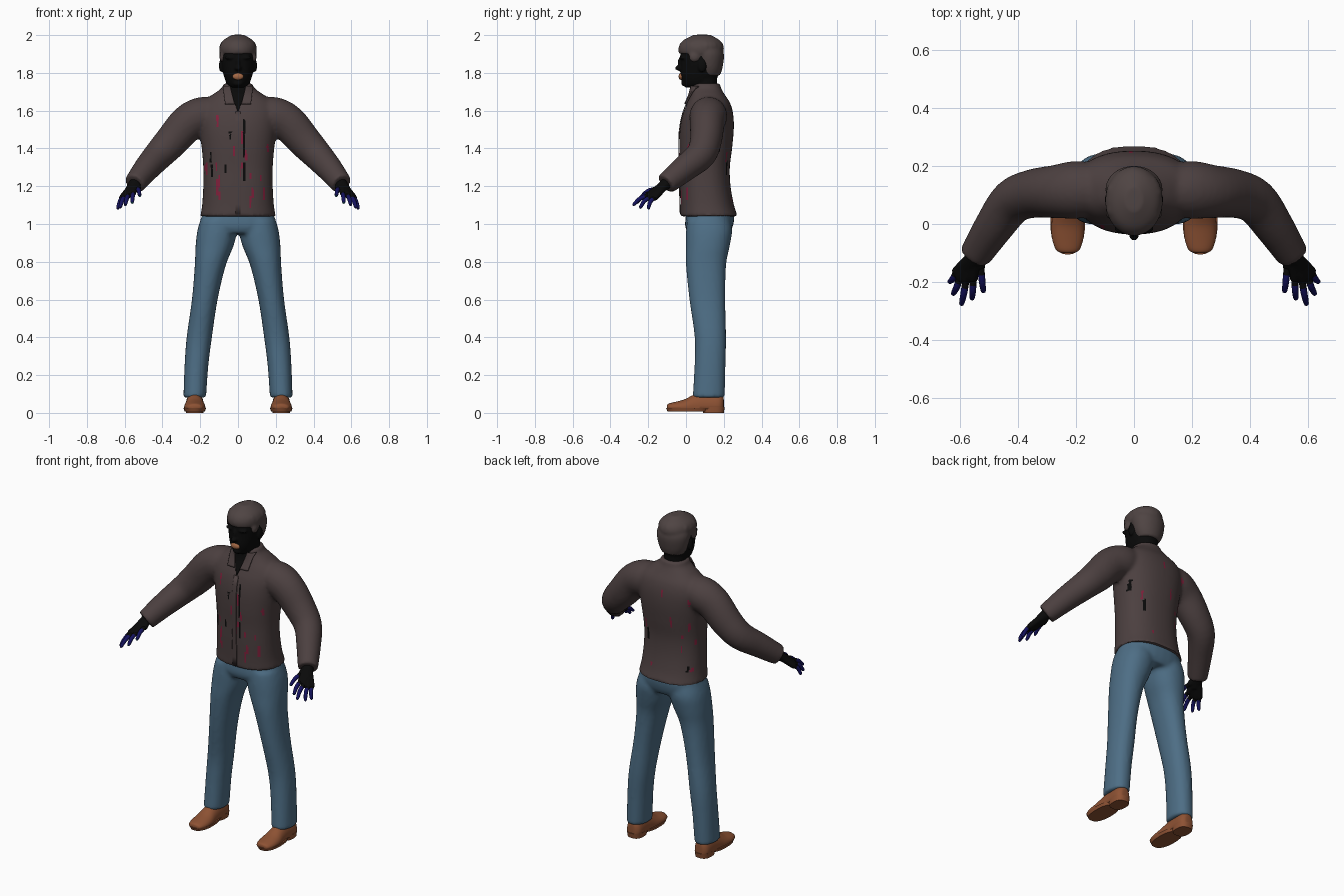
import bpy, bmesh, math, random
from mathutils import Vector
from mathutils.bvhtree import BVHTree

random.seed(4)
if "Cube" in bpy.data.objects:
    bpy.data.objects.remove(bpy.data.objects["Cube"])


def material(name, r, g, b):
    m = bpy.data.materials.new(name)
    m.use_nodes = True
    m.diffuse_color = (r, g, b, 1)
    m.node_tree.nodes["Principled BSDF"].inputs["Base Color"].default_value = (r, g, b, 1)
    return m


CLOTH = material("brown grey cloth", .072, .051, .051)
HAIR = material("brown grey hair", .078, .058, .056)
SKIN = material("black skin", .003, .003, .003)
DENIM = material("blue denim", .075, .155, .235)
LEATHER = material("brown leather", .27, .085, .034)
LIPS = material("tan lips", .37, .14, .06)
NAVY = material("navy fingers", .007, .006, .11)
TEAL = material("teal nails", .005, .13, .13)
RED = material("dark red flecks", .22, .015, .045)


def spline(rows, steps):
    """Smooth interpolation through rows of (x, y, z, rx, ry)."""
    out = []
    last = len(rows) - 1
    for i in range(last):
        a, b, c, d = (rows[max(i - 1, 0)], rows[i], rows[i + 1], rows[min(i + 2, last)])
        for k in range(steps):
            t = k / steps
            out.append([q + .5 * t * (r - p + t * (2*p - 5*q + 4*r - s + t * (3*(q - r) + s - p)))
                        for p, q, r, s in zip(a, b, c, d)])
    return out + [list(rows[-1])]


def loft(bm, rows, flat=True, side=1, n=28, steps=4, power=2.0, floor=None, mats=None):
    """Skin elliptical rings; flat rings are level, others follow the path."""
    pts = spline(rows, steps)
    loops = []
    for i, (x, y, z, rx, ry) in enumerate(pts):
        u, v = Vector((1, 0, 0)), Vector((0, 1, 0))
        if not flat:
            t = Vector(pts[min(i + 1, len(pts) - 1)][:3]) - Vector(pts[max(i - 1, 0)][:3])
            u = t.cross(Vector((0, 0, 1))).normalized()
            v = u.cross(t).normalized()
        loop = []
        for k in range(n):
            a = math.tau * k / n
            c, s = math.cos(a), math.sin(a)
            c = math.copysign(abs(c) ** (2 / power), c)
            s = math.copysign(abs(s) ** (2 / power), s)
            p = Vector((x, y, z)) + u * c * max(rx, .001) + v * s * max(ry, .001)
            if floor is not None:
                p.z = max(p.z, floor)
            loop.append(bm.verts.new((p.x * side, p.y, p.z)))
        loops.append(loop)
    for i, (a, b) in enumerate(zip(loops, loops[1:])):
        for k in range(n):
            f = bm.faces.new((a[k], a[(k + 1) % n], b[(k + 1) % n], b[k]))
            f.material_index = mats(i / (len(loops) - 1)) if mats else 0
    bm.faces.new(loops[0])
    cap = bm.faces.new(loops[-1])
    cap.material_index = mats(1) if mats else 0


def ball(bm, centre, size):
    made = bmesh.ops.create_uvsphere(bm, u_segments=20, v_segments=12, radius=1)["verts"]
    bmesh.ops.scale(bm, vec=size, verts=made)
    bmesh.ops.translate(bm, vec=centre, verts=made)


def finish(name, bm, mats, voxel=0, smooth=4):
    """Make the object; a voxel size fuses its pieces into one skin."""
    bmesh.ops.recalc_face_normals(bm, faces=bm.faces)
    mesh = bpy.data.meshes.new(name)
    bm.to_mesh(mesh)
    bm.free()
    ob = bpy.data.objects.new(name, mesh)
    bpy.context.collection.objects.link(ob)
    if voxel:
        rm = ob.modifiers.new("fuse", 'REMESH')
        rm.mode, rm.voxel_size = 'VOXEL', voxel
        sm = ob.modifiers.new("relax", 'SMOOTH')
        sm.factor, sm.iterations = .5, smooth
        dg = bpy.context.evaluated_depsgraph_get()
        fused = bpy.data.meshes.new_from_object(ob.evaluated_get(dg))
        ob.modifiers.clear()
        ob.data = mesh = fused
        mesh.materials.clear()
    for m in mats:
        mesh.materials.append(m)
    mesh.shade_smooth()
    mesh.set_sharp_from_angle(angle=math.radians(50))
    return ob


# Shirt: body and both sleeves fused
bm = bmesh.new()
body = [(1.04, .122, .2, .152), (1.1, .112, .19, .142), (1.2, .102, .184, .134),
        (1.3, .1, .184, .132), (1.4, .104, .192, .14), (1.5, .11, .205, .143),
        (1.58, .116, .212, .134), (1.64, .12, .192, .114), (1.685, .115, .135, .09),
        (1.72, .107, .086, .078), (1.745, .105, .078, .076)]
loft(bm, [(0, y, z, rx, ry) for z, y, rx, ry in body], power=2.3, n=40)
sleeve = [(.13, .12, 1.585, .09, .09), (.2, .118, 1.57, .1, .1), (.27, .112, 1.53, .092, .098),
          (.35, .105, 1.44, .084, .09), (.42, .077, 1.365, .078, .08),
          (.485, -.01, 1.292, .068, .07), (.548, -.107, 1.212, .056, .058)]
for s in (1, -1):
    loft(bm, sleeve, flat=False, side=s)
shirt = finish("shirt", bm, [CLOTH, RED, SKIN], voxel=.011)

# Worn flecks: short vertical runs on front and back
flecks = [(random.uniform(-.19, .19), random.uniform(1.1, 1.58), random.uniform(.01, .035),
           random.choice((-1, -1, 1)), random.choice((1, 1, 2))) for _ in range(42)]
flecks += [(.03, z, .05, -1, 2) for z in (1.28, 1.4, 1.5)]
for p in shirt.data.polygons:
    for x, z, length, face, index in flecks:
        if abs(p.center.x - x) < .0055 and abs(p.center.z - z) < length and p.normal.y * face > .3:
            p.material_index = index
tree = BVHTree.FromPolygons([v.co for v in shirt.data.vertices],
                            [tuple(p.vertices) for p in shirt.data.polygons])


def patch(name, corners, mat, lift, thick):
    """Lay a four-cornered (x, z) cloth patch on the shirt front."""
    bm, n = bmesh.new(), 10
    a, b, c, d = (Vector(q) for q in corners)
    grid = []
    for i in range(n + 1):
        row = []
        for k in range(n + 1):
            q = a.lerp(b, i / n).lerp(d.lerp(c, i / n), k / n)
            hit, normal, _, _ = tree.ray_cast(Vector((q.x, -1, q.y)), Vector((0, 1, 0)))
            y = hit.y if hit else .03
            row.append(bm.verts.new((q.x, y - lift, q.y)))
        grid.append(row)
    for i in range(n):
        for k in range(n):
            bm.faces.new((grid[i][k], grid[i + 1][k], grid[i + 1][k + 1], grid[i][k + 1]))
    ob = finish(name, bm, [mat])
    sol = ob.modifiers.new("thickness", 'SOLIDIFY')
    sol.thickness, sol.offset = thick, 0


# Open neck, collar flaps and button placket
patch("open_neck", [(-.05, 1.73), (.05, 1.73), (.003, 1.6), (-.003, 1.6)], SKIN, .003, .004)
for s, label in ((1, "left"), (-1, "right")):
    patch(label + "_collar_flap",
          [(s * .042, 1.73), (s * .078, 1.728), (s * .068, 1.635), (s * .018, 1.635)],
          CLOTH, .01, .008)
patch("placket", [(-.014, 1.595), (.014, 1.595), (.014, 1.05), (-.014, 1.05)], CLOTH, .003, .004)

# Trousers: hips and legs fused
bm = bmesh.new()
loft(bm, [(0, .125, 1.12, .17, .115), (0, .128, 1.05, .19, .128),
          (0, .122, .99, .205, .127), (0, .12, .95, .185, .11)], power=2.3)
leg = [(.1, .12, 1.02, .1, .115), (.11, .122, .96, .106, .122), (.125, .115, .88, .1, .116),
       (.147, .106, .78, .082, .106), (.176, .113, .6, .068, .095), (.205, .129, .4, .067, .083),
       (.22, .127, .25, .063, .082), (.229, .12, .08, .06, .085)]
for s in (1, -1):
    loft(bm, leg, side=s, power=2.2)
finish("trousers", bm, [DENIM], voxel=.011)

# Shoes: upper, front sole and heel block
upper = [(-.1, .03, .02, .012), (-.09, .03, .04, .02), (-.05, .03, .054, .03),
         (.0, .03, .056, .044), (.05, .035, .05, .062), (.1, .04, .047, .072),
         (.17, .04, .046, .07), (.195, .04, .03, .055), (.2, .04, .012, .03)]
for s, label in ((1, "left"), (-1, "right")):
    bm = bmesh.new()
    loft(bm, [(.229, y, z, rx, rz) for y, z, rx, rz in upper], flat=False, side=s, floor=.02)
    loft(bm, [(.229, .01, .008, .054, .108), (.229, .01, .026, .06, .116)], side=s, steps=1, power=2.4)
    loft(bm, [(.229, .145, 0, .045, .055), (.229, .145, .03, .048, .06)], side=s, steps=1, power=2.6)
    finish(label + "_shoe", bm, [LEATHER])

# Head: skull, neck, nose, brow and ears fused
bm = bmesh.new()
skull = [(1.722, .04, .03, .04), (1.737, .06, .055, .072), (1.78, .07, .074, .098),
         (1.84, .076, .086, .106), (1.9, .079, .09, .109), (1.95, .08, .082, .1),
         (1.985, .08, .045, .06)]
loft(bm, [(0, y, z, rx, ry) for z, y, rx, ry in skull], power=2.2)
loft(bm, [(0, .108, 1.58, .06, .055), (0, .104, 1.7, .064, .06), (0, .1, 1.8, .066, .066)])
ball(bm, (0, -.036, 1.825), (.018, .022, .014))
ball(bm, (0, -.03, 1.85), (.011, .014, .036))
ball(bm, (0, -.008, 1.745), (.028, .018, .016))
for s in (1, -1):
    ball(bm, (s * .038, -.016, 1.88), (.032, .017, .01))
    ball(bm, (s * .09, .085, 1.838), (.011, .022, .034))
finish("head", bm, [SKIN], voxel=.006, smooth=3)

bm = bmesh.new()
ball(bm, (0, -.027, 1.781), (.03, .012, .018))
finish("mouth", bm, [LIPS])

# Hair: crown cap, back of the head and uneven locks
bm = bmesh.new()
loft(bm, [(0, .078, 1.9, .096, .116), (0, .08, 1.935, .099, .12),
          (0, .082, 1.972, .08, .098), (0, .085, 2.002, .03, .042)])
loft(bm, [(0, .125, 1.785, .066, .055), (0, .122, 1.83, .088, .072),
          (0, .118, 1.9, .099, .083), (0, .1, 1.95, .085, .08)])
for s in (1, -1):
    ball(bm, (s * .083, .045, 1.885), (.015, .03, .03))
for _ in range(14):
    a = random.uniform(0, math.tau)
    ball(bm, (.075 * math.cos(a), .082 + .092 * math.sin(a), 1.935), (.026, .026, .035))
finish("hair", bm, [HAIR], voxel=.008, smooth=3)

# Hands: fused palm, then fingers shading from black to navy with nails
wrist = (.54, -.095, 1.222)
digits = {"thumb": ((.53, -.145, 1.188), (.52, -.238, 1.148)),
          "index": ((.555, -.185, 1.165), (.56, -.262, 1.112)),
          "middle": ((.58, -.19, 1.154), (.597, -.282, 1.1)),
          "ring": ((.6, -.18, 1.146), (.626, -.245, 1.085)),
          "little": ((.612, -.162, 1.142), (.638, -.202, 1.08))}
for s, label in ((1, "left"), (-1, "right")):
    palm, fingers = bmesh.new(), bmesh.new()
    loft(palm, [(.53, -.075, 1.235, .036, .036), wrist + (.033, .033),
                (.57, -.15, 1.175, .034, .022)], flat=False, side=s)
    for digit, (base, tip) in digits.items():
        a, b = Vector(base), Vector(tip)
        loft(palm, [wrist + (.022, .022), base + (.017, .017),
                    tuple(a.lerp(b, .12)) + (.012, .012)], flat=False, side=s, n=14)
        mid = a.lerp(b, .5) + Vector((0, -.006, .008))
        nail = .93 if digit in ("thumb", "index") else 2
        loft(fingers, [base + (.012, .012), tuple(mid) + (.0115, .0115),
                       tuple(a.lerp(b, .93)) + (.0085, .0085), tip + (.002, .002)],
             flat=False, side=s, n=12, steps=5,
             mats=lambda t: 0 if t < .15 else (2 if t >= nail - .12 else 1))
    finish(label + "_palm", palm, [SKIN], voxel=.006, smooth=3)
    finish(label + "_fingers", fingers, [SKIN, NAVY, TEAL])
